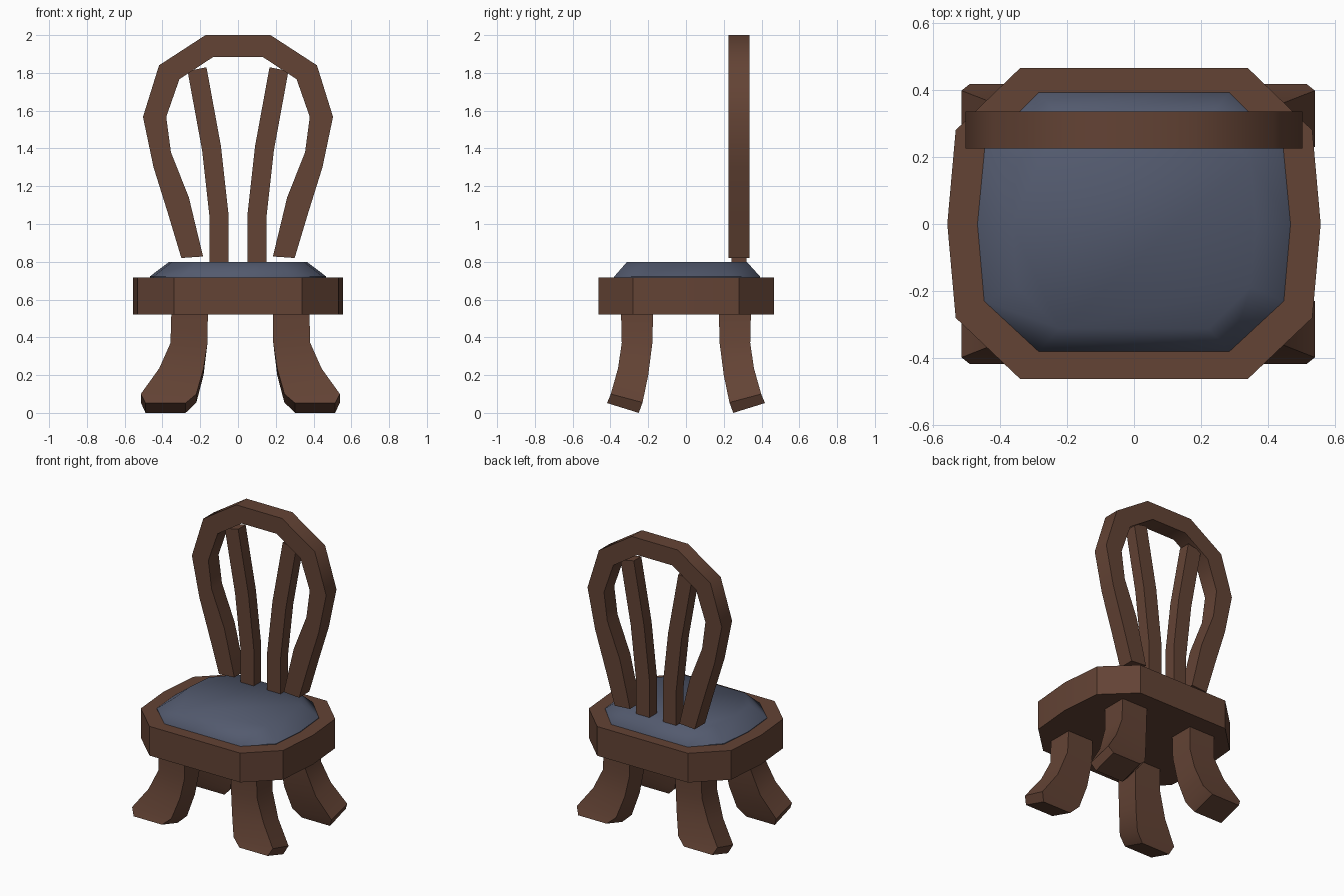
import bpy, math

cube = bpy.data.objects.get("Cube")
if cube:
    bpy.data.objects.remove(cube, do_unlink=True)


def material(name, rgb):
    m = bpy.data.materials.new(name)
    m.use_nodes = True
    m.diffuse_color = (*rgb, 1)
    m.node_tree.nodes["Principled BSDF"].inputs["Base Color"].default_value = (*rgb, 1)
    return m


wood = material("dark_wood", (0.125, 0.056, 0.035))
fabric = material("slate_blue_fabric", (0.086, 0.102, 0.156))


def loft(name, rings, mat, smooth=40):
    """Skin a list of equal closed rings and cap both ends."""
    n = len(rings[0])
    verts = [p for ring in rings for p in ring]
    faces = [list(range(n)), list(range(len(verts) - n, len(verts)))]
    for r in range(len(rings) - 1):
        for i in range(n):
            j = (i + 1) % n
            faces.append([r * n + i, r * n + j, (r + 1) * n + j, (r + 1) * n + i])
    mesh = bpy.data.meshes.new(name)
    mesh.from_pydata(verts, [], faces)
    mesh.materials.append(mat)
    ob = bpy.data.objects.new(name, mesh)
    bpy.context.collection.objects.link(ob)
    bpy.ops.object.select_all(action='DESELECT')
    ob.select_set(True)
    bpy.context.view_layer.objects.active = ob
    bpy.ops.object.mode_set(mode='EDIT')
    bpy.ops.mesh.select_all(action='SELECT')
    bpy.ops.mesh.normals_make_consistent(inside=False)
    bpy.ops.object.mode_set(mode='OBJECT')
    bpy.ops.object.shade_smooth_by_angle(angle=math.radians(smooth))
    return ob


def mirrored(half):
    """Close a right-hand outline by mirroring it across x."""
    return half + [(-x, y) for x, y in reversed(half)]


def slab(outline, z, sx=1, sy=1):
    return [(x * sx, y * sy, z) for x, y in outline]


# Seat frame
seat = mirrored([(0.34, -0.462), (0.532, -0.28), (0.557, 0), (0.532, 0.28), (0.34, 0.465)])
loft("seat", [slab(seat, 0.52), slab(seat, 0.718)], wood)

# Padded cushion with sloping sides
pad = mirrored([(0.285, -0.38), (0.447, -0.23), (0.467, 0), (0.445, 0.23), (0.285, 0.392)])
loft("cushion", [slab(pad, 0.70), slab(pad, 0.722), slab(pad, 0.80, 0.78, 0.82)], fabric, 50)


def bar(name, pairs, y0, y1):
    """Flat bar from matching outer and inner points of its front profile."""
    rings = [[(ox, y0, oz), (ix, y0, iz), (ix, y1, iz), (ox, y1, oz)]
             for (ox, oz), (ix, iz) in pairs]
    return loft(name, rings, wood)


# Back hoop: one half, then the other half mirrored
hoop = [((0.30, 0.82), (0.185, 0.828)), ((0.372, 1.06), (0.26, 1.14)),
        ((0.447, 1.30), (0.355, 1.38)), ((0.503, 1.567), (0.38, 1.567)),
        ((0.418, 1.84), (0.31, 1.767)), ((0.172, 2.0), (0.13, 1.885))]
other = [((-a, b), (-c, d)) for (a, b), (c, d) in reversed(hoop)]
bar("back_hoop", hoop + other, 0.225, 0.335)

# Back spindles
for side, sx in (("left", 1), ("right", -1)):
    path = [(0.10, 0.77), (0.10, 1.04), (0.14, 1.40), (0.217, 1.82)]
    pairs = [((sx * (x + 0.05), z - 0.01), (sx * (x - 0.05), z + 0.01)) for x, z in path]
    bar(side + "_spindle", pairs, 0.24, 0.32)

# Splayed legs: outer x, inner x, front y and z, back y and z
stations = [(0.365, 0.172, 0.344, 0.54, 0.174, 0.54),
            (0.37, 0.174, 0.34, 0.37, 0.178, 0.37),
            (0.43, 0.195, 0.36, 0.235, 0.20, 0.20),
            (0.527, 0.233, 0.398, 0.10, 0.23, 0.055),
            (0.502, 0.29, 0.418, 0.052, 0.25, 0.0)]
for end, sy in (("front", -1), ("back", 1)):
    for side, sx in (("left", 1), ("right", -1)):
        rings = []
        for xo, xi, yf, zf, yb, zb in stations:
            xo, xi = sx * xo + 0.0125, sx * xi + 0.0125
            rings.append([(xo, sy * yf, zf), (xi, sy * yf, zf),
                          (xi, sy * yb, zb), (xo, sy * yb, zb)])
        loft(f"{end}_{side}_leg", rings, wood)
